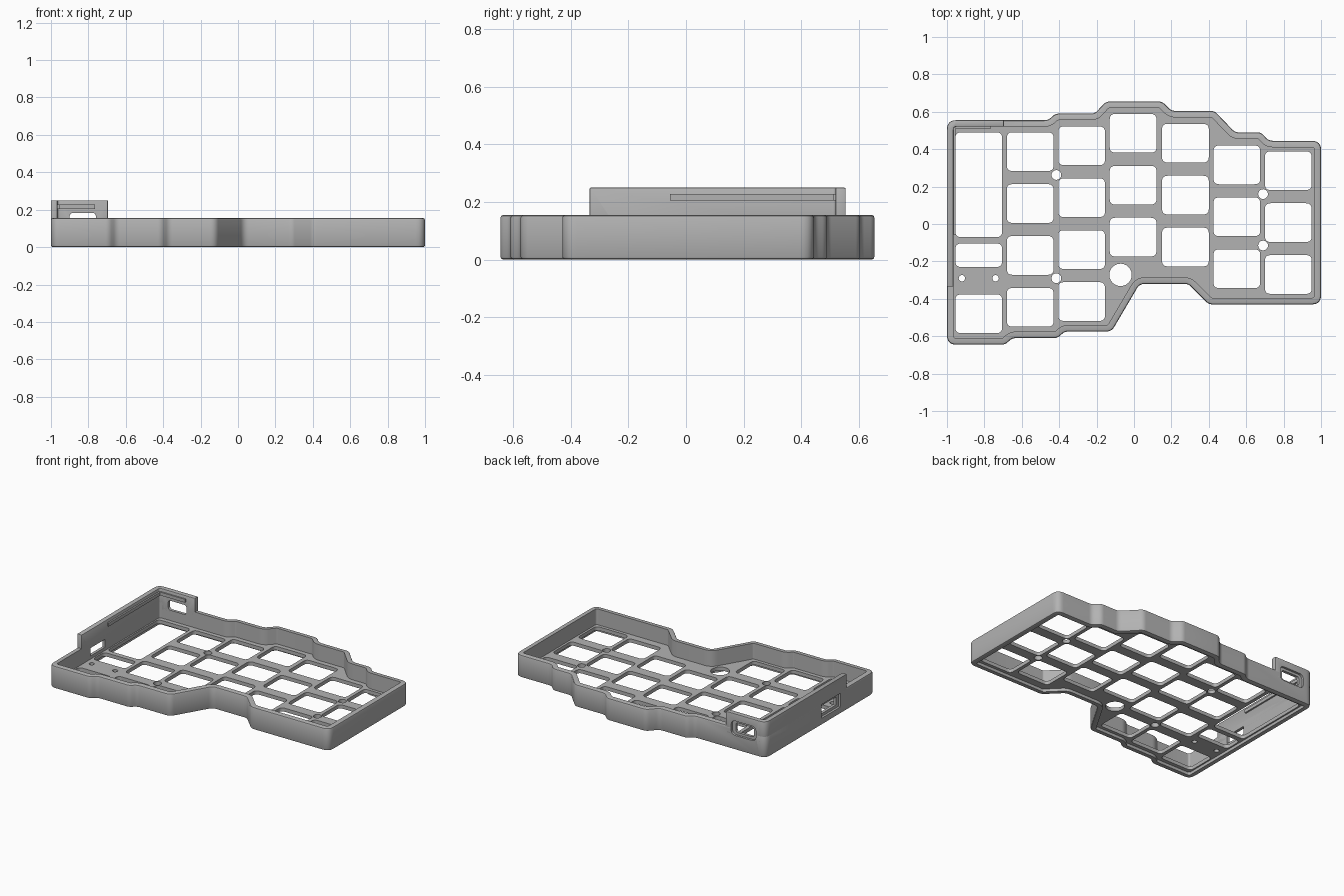
import bpy, bmesh, math
from mathutils import Vector

cube = bpy.data.objects.get("Cube")
if cube:
    bpy.data.objects.remove(cube, do_unlink=True)

grey = bpy.data.materials.new("case_grey")
grey.use_nodes = True
GREY = (0.45, 0.45, 0.45, 1)
grey.diffuse_color = GREY
grey.node_tree.nodes["Principled BSDF"].inputs["Base Color"].default_value = GREY

# Case footprint, clockwise from the back left corner
OUTLINE = [(-1, .555), (-.46, .555), (-.42, .59), (-.21, .59), (-.15, .655),
           (.15, .655), (.2, .605), (.43, .605), (.54, .49), (.68, .49),
           (.72, .445), (1, .445), (1, -.43), (.4, -.43), (.29, -.32),
           (.03, -.32), (-.12, -.575), (-.37, -.575), (-.41, -.61),
           (-.65, -.61), (-.69, -.645), (-1, -.645)]
RADIUS, WALL, LOW, HIGH = .05, .035, .155, .25
PLATE_Z, PLATE_T = .033, .025


def rounded(points, radii, steps=6):
    """Round each corner of a closed polygon."""
    pts = [Vector(p) for p in points]
    out = []
    for i, p in enumerate(pts):
        a, b = (pts[i - 1] - p).normalized(), (pts[(i + 1) % len(pts)] - p).normalized()
        turn = math.pi - a.angle(b)
        t = radii[i] * math.tan(turn / 2)
        if t < 1e-5:
            out.append(p)
            continue
        for k in range(steps + 1):
            s = k / steps
            out.append(p + a * t * (1 - s) ** 2 + b * t * s ** 2)
    return out


def inset_outline(d):
    """Footprint moved inwards by d, corners rounded concentrically."""
    pts = [Vector(p) for p in OUTLINE]
    corners, radii = [], []
    for i, p in enumerate(pts):
        d1 = (p - pts[i - 1]).normalized()
        d2 = (pts[(i + 1) % len(pts)] - p).normalized()
        n1, n2 = Vector((d1.y, -d1.x)), Vector((d2.y, -d2.x))
        corners.append(p + (n1 + n2) * d / (1 + n1.dot(n2)))
        convex = d1.x * d2.y - d1.y * d2.x < 0
        radii.append(RADIUS - d if convex else RADIUS + d)
    return rounded(corners, radii)


def rect(cx, cy, w, h, r):
    x, y = w / 2, h / 2
    return rounded([(cx - x, cy - y), (cx + x, cy - y), (cx + x, cy + y), (cx - x, cy + y)], [r] * 4)


def circle(cx, cy, r, n=24):
    return [Vector((cx + r * math.cos(k * math.tau / n), cy + r * math.sin(k * math.tau / n)))
            for k in range(n)]


def add_object(name, bm):
    bmesh.ops.recalc_face_normals(bm, faces=bm.faces[:])
    mesh = bpy.data.meshes.new(name)
    bm.to_mesh(mesh)
    bm.free()
    mesh.materials.append(grey)
    obj = bpy.data.objects.new(name, mesh)
    bpy.context.collection.objects.link(obj)
    return obj


def prism(name, profile, lo, hi, place=lambda u, v, w: (u, v, w)):
    """Extrude a profile from lo to hi; place maps (u, v, depth) to space."""
    bm = bmesh.new()
    rings = [[bm.verts.new(place(p.x, p.y, w)) for p in profile] for w in (lo, hi)]
    bm.faces.new(rings[0])
    bm.faces.new(rings[1])
    for i in range(len(profile)):
        bm.faces.new((rings[0][i - 1], rings[0][i], rings[1][i], rings[1][i - 1]))
    return add_object(name, bm)


def bake(obj):
    """Replace the mesh with its modified result."""
    graph = bpy.context.evaluated_depsgraph_get()
    mesh = bpy.data.meshes.new_from_object(obj.evaluated_get(graph))
    obj.modifiers.clear()
    obj.data = mesh


# Outer wall: a cross-section of (inset, height) swept round the footprint
section = [(0, .01), (0, .145), (.003, .152), (.01, LOW), (WALL, LOW),
           (WALL, 0), (.01, 0), (.003, .003)]
bm = bmesh.new()
loops = [[bm.verts.new((p.x, p.y, z)) for p in inset_outline(d)] for d, z in section]
for j in range(len(loops)):
    a, b = loops[j - 1], loops[j]
    for i in range(len(a)):
        bm.faces.new((a[i - 1], a[i], b[i], b[i - 1]))
outer_wall = add_object("outer_wall", bm)

# Raised wall round the back left corner
inner = -1 + WALL
corner = [(-1, -.335), (-1, .555), (-.695, .555), (-.695, .52), (inner, .52), (inner, -.335)]
raised_wall = prism("raised_wall", rounded(corner, [0, RADIUS, 0, 0, .015, 0]), .1, HIGH)
bevel = raised_wall.modifiers.new("edge", "BEVEL")
bevel.width, bevel.segments, bevel.limit_method = .005, 2, "ANGLE"
bevel.angle_limit = math.radians(60)
bake(raised_wall)


# Port openings: a through hole and a shallow outer recess each
def back(u, v, w):
    return (u, w, v)


def side(u, v, w):
    return (w, u, v)


cutters = [
    prism("back_port_hole", rect(-.83, .15, .14, .066, .02), .45, .6, back),
    prism("back_port_recess", rect(-.83, .15, .19, .1, .035), .54, .6, back),
    prism("side_port_hole", rect(-.16, .095, .16, .055, .006), -1.1, -.93, side),
    prism("side_port_recess", rect(-.16, .095, .21, .095, .006), -1.1, -.985, side),
]
for wall in (outer_wall, raised_wall):
    for cutter in cutters:
        mod = wall.modifiers.new(cutter.name, "BOOLEAN")
        mod.operation, mod.solver, mod.object = "DIFFERENCE", "EXACT", cutter
    bake(wall)
for cutter in cutters:
    bpy.data.objects.remove(cutter, do_unlink=True)

# Snap ridges inside the raised wall
prism("back_ridge", rect(-.865, .518, .2, .016, 0), .205, .228)
prism("side_ridge", rect(-.962, .23, .016, .57, 0), .205, .228)

# Switch plate: key columns as (x, centre of top key, key count)
PITCH, KEY_W, KEY_H = .2775, .25, .207
columns = [(-.555, .387, 4), (-.28, .418, 4), (-.005, .485, 3), (.275, .432, 3),
           (.55, .316, 3), (.825, .285, 3), (-.83, -.48, 1)]
shapes = [inset_outline(WALL - .005)]
for x, top, count in columns:
    shapes += [rect(x, top - k * PITCH, KEY_W, KEY_H, .03) for k in range(count)]
shapes.append(rect(-.83, .21, KEY_W, .56, .03))
shapes.append(rect(-.83, -.167, KEY_W, .125, .03))
shapes += [circle(x, y, .026) for x, y in ((-.415, .262), (-.415, -.29), (.69, .16), (.69, -.115))]
shapes += [circle(x, -.29, .017) for x in (-.92, -.74)]
shapes.append(circle(-.072, -.272, .06))

curve = bpy.data.curves.new("plate_profile", "CURVE")
curve.dimensions, curve.fill_mode, curve.extrude = "2D", "BOTH", PLATE_T / 2
for shape in shapes:
    spline = curve.splines.new("POLY")
    spline.points.add(len(shape) - 1)
    for point, p in zip(spline.points, shape):
        point.co = (p.x, p.y, 0, 1)
    spline.use_cyclic_u = True
profile = bpy.data.objects.new("plate_profile", curve)
bpy.context.collection.objects.link(profile)
graph = bpy.context.evaluated_depsgraph_get()
bm = bmesh.new()
bm.from_mesh(bpy.data.meshes.new_from_object(profile.evaluated_get(graph)))
bpy.data.objects.remove(profile, do_unlink=True)
bmesh.ops.remove_doubles(bm, verts=bm.verts[:], dist=.0001)
plate = add_object("switch_plate", bm)
plate.location.z = PLATE_Z

# Smooth the rounded corners, keep the edges crisp
bpy.ops.object.select_all(action="DESELECT")
for obj in (outer_wall, raised_wall, plate):
    obj.select_set(True)
bpy.context.view_layer.objects.active = outer_wall
bpy.ops.object.shade_smooth_by_angle(angle=math.radians(30))
